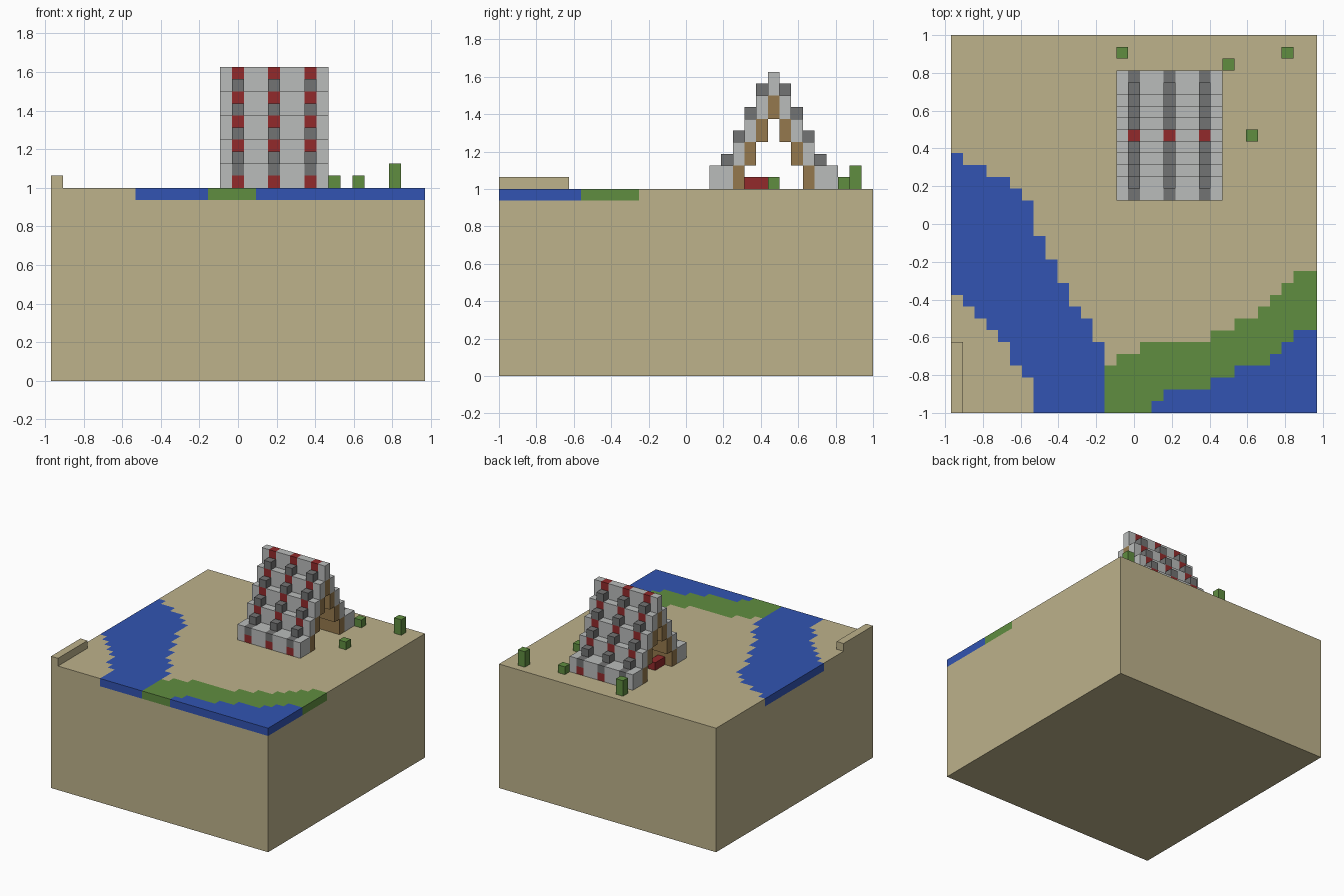
import bpy
import bmesh
from mathutils import Vector

default_cube = bpy.data.objects.get("Cube")
if default_cube:
    bpy.data.objects.remove(default_cube, do_unlink=True)

UNIT = 1 / 16                      # edge of one block
WIDE, DEEP, GROUND = 31, 32, 16    # terrain size in blocks
ORIGIN = Vector((-WIDE / 2, -DEEP / 2, 0))


def make_material(name, rgb):
    """Flat material from display colour values."""
    linear = [((c / 255 + 0.055) / 1.055) ** 2.4 for c in rgb] + [1]
    mat = bpy.data.materials.new(name)
    mat.use_nodes = True
    mat.diffuse_color = linear
    shader = mat.node_tree.nodes["Principled BSDF"]
    shader.inputs["Base Color"].default_value = linear
    shader.inputs["Roughness"].default_value = 1
    return mat


sand = make_material("sand", (189, 178, 139))
water = make_material("water_blue", (50, 84, 178))
leaf = make_material("leaf_green", (96, 141, 64))
pale_stone = make_material("pale_stone", (186, 188, 187))
dark_stone = make_material("dark_stone", (114, 115, 115))
red = make_material("red", (146, 42, 43))
wood = make_material("wood_brown", (149, 121, 77))

blocks = {}    # block position -> part name
parts = {}     # part name -> material


def fill(part, material, xs, ys, zs):
    """Place blocks of one part; later parts replace earlier ones."""
    parts[part] = material
    for x in xs:
        for y in ys:
            for z in zs:
                blocks[x, y, z] = part


def one(i):
    return range(i, i + 1)


def runs(*pairs):
    """Expand (value, repeat) pairs to one value per column."""
    return [value for value, count in pairs for _ in range(count)]


# Terrain slab
fill("ground", sand, range(WIDE), range(DEEP), range(GROUND))

# River, flush with the ground: stepped near and far banks per column
far_bank = runs((22, 1), (21, 2), (20, 2), (19, 1), (18, 1), (15, 1), (13, 1),
                (11, 1), (9, 1), (8, 1), (6, 1))
near_bank = [10, 9, 8, 7, 6, 4, 3] + [0] * 6
for x, (near, far) in enumerate(zip(near_bank, far_bank)):
    fill("river", water, one(x), range(near, far), one(GROUND - 1))

# Grass bank with a pond in front of it
grass_far = runs((4, 1), (5, 2), (6, 6), (7, 2), (8, 2), (9, 1), (10, 1),
                 (11, 1), (12, 2))
grass_near = runs((0, 4), (1, 1), (2, 4), (3, 2), (4, 3), (5, 1), (6, 1),
                  (7, 2))
for x, (near, far) in enumerate(zip(grass_near, grass_far), len(far_bank)):
    fill("pond", water, one(x), range(near), one(GROUND - 1))
    fill("grass_bank", leaf, one(x), range(near, far), one(GROUND - 1))

# Low sand ridge on the corner
fill("sand_ridge", sand, one(0), range(6), one(GROUND))

# Steep-roofed hut: mirrored stepped sides meeting at the ridge
HUT = range(14, 23)
RIBS = range(15, 23, 3)
RIDGE = 23
for step in range(5):
    low = GROUND + 2 * max(step - 1, 0)
    for y in {RIDGE - 5 + step, RIDGE + 5 - step}:
        fill("roof_slabs", pale_stone, HUT, one(y), range(low, low + 2))
        for x in RIBS:
            if step == 0:
                fill("roof_red_bands", red, one(x), one(y), one(low))
                fill("roof_ribs", dark_stone, one(x), one(y), one(low + 1))
            else:
                fill("roof_red_bands", red, one(x), one(y), one(low + 1))
                fill("roof_ribs", dark_stone, one(x), one(y), one(low + 2))
fill("roof_slabs", pale_stone, HUT, one(RIDGE), range(24, 26))
for x in RIBS:
    fill("roof_red_bands", red, one(x), one(RIDGE), one(25))

# Timber lining beneath the roof
for step in range(4):
    low = GROUND + 2 * step
    for y in {RIDGE - 3 + step, RIDGE + 3 - step}:
        fill("roof_timbers", wood, HUT, one(y), range(low, low + 2))

# Bed inside the hut
fill("bed", red, one(15), range(21, 23), one(GROUND))

# Shrubs around the hut
for x, y, height in ((14, 30, 2), (23, 29, 1), (28, 30, 2), (25, 23, 1)):
    fill("shrubs", leaf, one(x), one(y), range(GROUND, GROUND + height))


def build(part, material):
    """Skin the exposed sides of a part's blocks and merge flat areas."""
    bm = bmesh.new()
    for cell, owner in blocks.items():
        if owner != part:
            continue
        centre = Vector(cell) + Vector((0.5, 0.5, 0.5)) + ORIGIN
        for axis in range(3):
            for sign in (-1, 1):
                normal = Vector((0, 0, 0))
                normal[axis] = sign
                if tuple(int(c + n) for c, n in zip(cell, normal)) in blocks:
                    continue
                side = Vector((0, 0, 0))
                side[(axis + 1) % 3] = 0.5
                up = normal.cross(side)
                middle = centre + normal / 2
                corners = (-side - up, side - up, side + up, up - side)
                bm.faces.new([bm.verts.new((middle + c) * UNIT)
                              for c in corners])
    bmesh.ops.remove_doubles(bm, verts=bm.verts[:], dist=UNIT / 100)
    bmesh.ops.dissolve_limit(bm, angle_limit=0.01, verts=bm.verts[:],
                             edges=bm.edges[:])
    mesh = bpy.data.meshes.new(part)
    bm.to_mesh(mesh)
    bm.free()
    mesh.materials.append(material)
    bpy.context.collection.objects.link(bpy.data.objects.new(part, mesh))


for part, material in parts.items():
    build(part, material)
